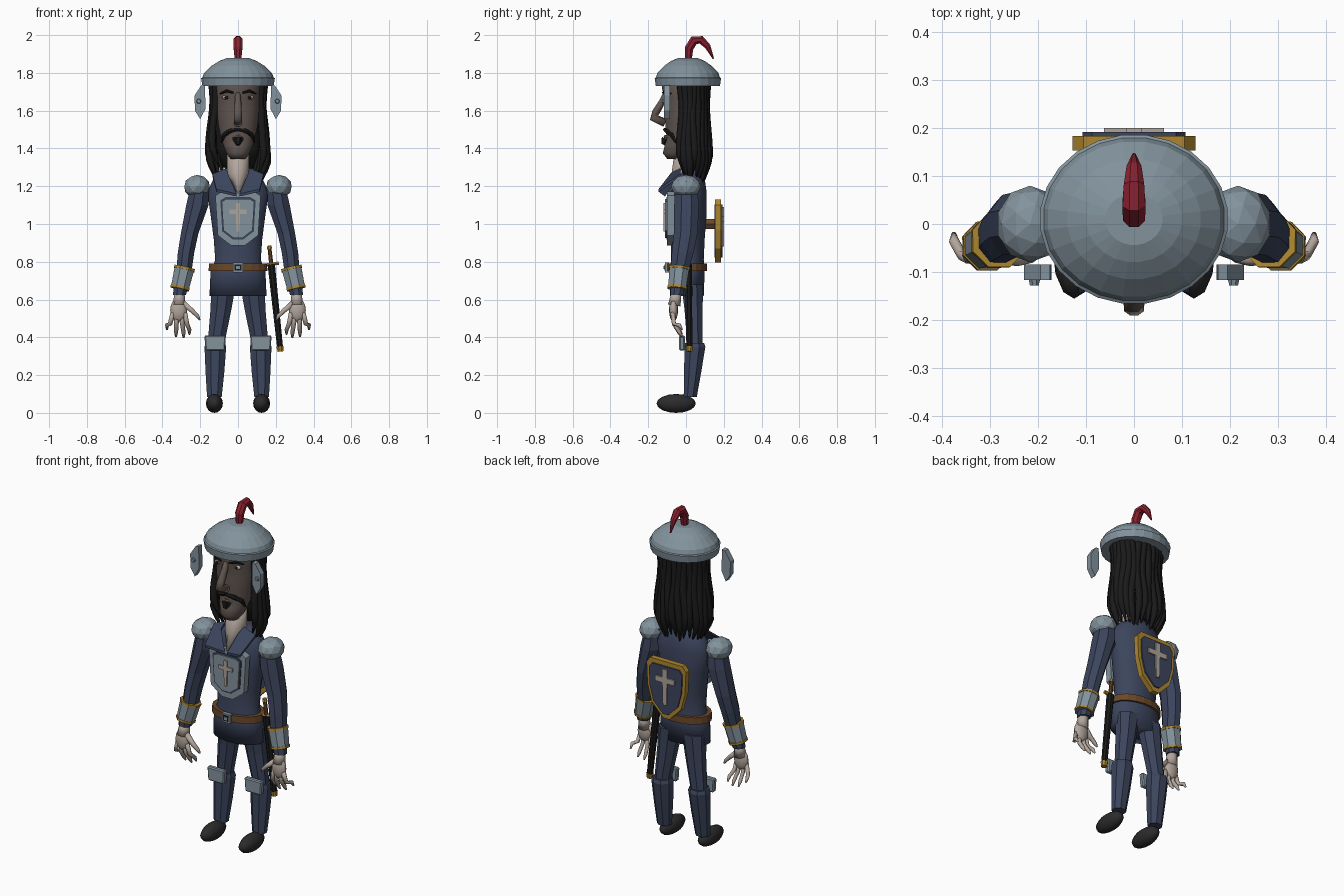
import bpy, bmesh, math, random
from mathutils import Vector, Matrix

if "Cube" in bpy.data.objects:
    bpy.data.objects.remove(bpy.data.objects["Cube"], do_unlink=True)
random.seed(4)
SIDES = ((1, "left_"), (-1, "right_"))


def material(name, code):
    srgb = [int(code[i:i + 2], 16) / 255 for i in (0, 2, 4)]
    col = [((c + 0.055) / 1.055) ** 2.4 for c in srgb] + [1]
    m = bpy.data.materials.new(name)
    m.use_nodes = True
    m.diffuse_color = col
    m.node_tree.nodes["Principled BSDF"].inputs["Base Color"].default_value = col
    return m


NAVY = material("navy cloth", "3C455D")
STEEL = material("steel", "82929C")
GOLD = material("gold", "AD862F")
LEATHER = material("brown leather", "69482A")
HAIR = material("black hair", "1A1A1A")
FACE = material("shaded skin", "625751")
SKIN = material("pale skin", "B3A69C")
RED = material("red plume", "8C2230")
SHOE = material("dark shoe", "2B2B2C")
PALE = material("pale emblem", "AFA49A")


def finish(name, bm, mat, smooth=False):
    bmesh.ops.recalc_face_normals(bm, faces=bm.faces)
    me = bpy.data.meshes.new(name)
    bm.to_mesh(me)
    bm.free()
    me.materials.append(mat)
    for p in me.polygons:
        p.use_smooth = smooth
    ob = bpy.data.objects.new(name, me)
    bpy.context.collection.objects.link(ob)
    return ob


def skin(name, rings, mat, smooth=False):
    """Join rings of points into a closed skin."""
    bm = bmesh.new()
    rows = [[bm.verts.new(p) for p in r] for r in rings]
    n = len(rows[0])
    for a, b in zip(rows, rows[1:]):
        for i in range(n):
            j = (i + 1) % n
            bm.faces.new((a[i], a[j], b[j], b[i]))
    bm.faces.new(rows[0])
    bm.faces.new(rows[-1])
    return finish(name, bm, mat, smooth)


def loft(name, sections, mat, n=8, s=1, smooth=False):
    """Level oval sections: height, centre x, half width, front y, back y."""
    rings = []
    for z, cx, rx, y0, y1 in sections:
        angles = [2 * math.pi * (i + 0.5) / n for i in range(n)]
        rings.append([(s * cx + rx * math.cos(a),
                       (y0 + y1) / 2 + (y1 - y0) / 2 * math.sin(a), z) for a in angles])
    return skin(name, rings, mat, smooth)


def tube(name, pts, radii, mat, n=6, smooth=False):
    pts = [Vector(p) for p in pts]
    d = pts[-1] - pts[0]
    ref = Vector((0, 0, 0))
    ref[min(range(3), key=lambda k: abs(d[k]))] = 1
    rings = []
    for i, p in enumerate(pts):
        t = pts[min(i + 1, len(pts) - 1)] - pts[max(i - 1, 0)]
        u = t.cross(ref).normalized()
        v = t.cross(u).normalized()
        angles = [2 * math.pi * (k + 0.5) / n for k in range(n)]
        rings.append([p + radii[i] * (u * math.cos(a) + v * math.sin(a)) for a in angles])
    return skin(name, rings, mat, smooth)


def prism(name, pts, y0, y1, mat, mirror=True):
    """Plate from an x-z outline; half outlines are mirrored across x = 0."""
    if mirror:
        pts = pts + [(-x, z) for x, z in reversed(pts) if x > 0]
    return skin(name, [[(x, y, z) for x, z in pts] for y in (y0, y1)], mat)


def ball(name, centre, radii, mat, smooth=True, ico=False):
    bm = bmesh.new()
    m = Matrix.Translation(centre) @ Matrix.Diagonal((*radii, 1))
    if ico:
        bmesh.ops.create_icosphere(bm, subdivisions=2, radius=1, matrix=m)
    else:
        bmesh.ops.create_uvsphere(bm, u_segments=12, v_segments=8, radius=1, matrix=m)
    return finish(name, bm, mat, smooth)


def shrink(pts, f, zc):
    return [(x * f, zc + (z - zc) * f) for x, z in pts]


def cross(name, zc, k, y0, y1):
    half = [(.011, .075), (.011, .04), (.045, .04), (.045, .018), (.011, .018), (.008, -.075)]
    prism(name, [(x * k, zc + z * k) for x, z in half], y0, y1, PALE)


# Helmet and plume
dome = [(1.73, .19), (1.772, .197), (1.776, .19), (1.80, .181),
        (1.838, .14), (1.863, .1), (1.878, .06)]
loft("helmet", [(z, 0, r, .01 - .9 * r, .01 + .9 * r) for z, r in dome], STEEL, 24)
tube("plume", [(0, .012, 1.86), (0, .016, 1.93), (0, .042, 1.972), (0, .08, 1.975),
               (0, .115, 1.94), (0, .145, 1.875)],
     [.018, .025, .026, .023, .017, .004], RED, 8)
cheek = [(.175, 1.737), (.195, 1.733), (.23, 1.68), (.228, 1.6), (.2, 1.555), (.172, 1.61)]

# Head and neck
loft("head", [(1.345, 0, .04, -.1, -.02), (1.375, 0, .062, -.124, .02), (1.42, 0, .08, -.112, .04),
              (1.46, 0, .092, -.104, .06), (1.52, 0, .105, -.11, .08), (1.6, 0, .115, -.115, .1),
              (1.67, 0, .118, -.114, .11), (1.72, 0, .12, -.13, .11), (1.8, 0, .11, -.11, .1)],
     FACE, 20, smooth=True)
tube("nose", [(0, -.1, 1.715), (0, -.125, 1.65), (0, -.16, 1.59), (0, -.175, 1.565), (0, -.11, 1.535)],
     [.012, .018, .022, .023, .024], FACE, 8, smooth=True)
loft("neck", [(1.165, 0, .01, -.108, 0), (1.27, 0, .062, -.078, .04), (1.4, 0, .06, -.06, .04)],
     SKIN, 12, smooth=True)
tube("lip", [(-.04, -.09, 1.458), (0, -.108, 1.462), (.04, -.09, 1.458)], [.004, .011, .004], FACE)
tube("beard_tuft", [(0, -.105, 1.45), (0, -.12, 1.42)], [.03, .012], HAIR)

for s, side in SIDES:
    prism(side + "cheek_plate", [(s * x, z) for x, z in cheek], -.117, -.085, STEEL, False)
    tube(side + "cheek_rivet", [(s * .208, -.115, 1.65), (s * .208, -.128, 1.65)], [.013, .01], STEEL, 8)
    ball(side + "eye", (s * .062, -.094, 1.67), (.022, .012, .012), SKIN)
    ball(side + "pupil", (s * .062, -.104, 1.67), (.009, .005, .009), HAIR)
    tube(side + "brow", [(s * .025, -.122, 1.695), (s * .06, -.112, 1.705), (s * .095, -.08, 1.69)],
         [.005, .008, .004], HAIR)
    tube(side + "moustache", [(s * .003, -.112, 1.5), (s * .045, -.1, 1.492), (s * .075, -.074, 1.47),
                              (s * .088, -.055, 1.43)], [.01, .014, .013, .004], HAIR)

# Hair: a filled back and a fan of wavy strands
loft("hair_back", [(1.3, 0, .085, .03, .1), (1.4, 0, .115, .01, .105), (1.55, 0, .12, -.02, .112),
                   (1.76, 0, .135, -.035, .115)], HAIR, 16, smooth=True)
COUNT, STEPS = 19, 14
for k in range(COUNT):
    u = k / (COUNT - 1)
    a = math.radians(-28 + 236 * u)
    bottom = 1.23 + random.uniform(-.03, .03) + (.05 if k in (0, COUNT - 1) else 0)
    phase = random.uniform(-.6, .6)
    path, radii = [], []
    for i in range(STEPS + 1):
        t = i / STEPS
        tail = max(0, t - .8) / .2
        f = 1 - .08 * math.sin(2 * math.pi * t + phase * .4) - .22 * tail
        b = a + .05 * math.sin(9 * t + phase * 3)
        path.append((.145 * f * math.cos(b), .02 + .097 * f * math.sin(b), 1.77 + (bottom - 1.77) * t))
        radii.append(.021 * (1 - .85 * tail))
    tube("hair_strand", path, radii, HAIR, 6, smooth=True)

# Tunic, collar and belt
loft("tunic", [(.62, 0, .153, -.085, .095), (.75, 0, .147, -.088, .1), (.81, 0, .122, -.08, .095),
               (.92, 0, .13, -.082, .1), (1.05, 0, .147, -.082, .11), (1.17, 0, .165, -.08, .11),
               (1.24, 0, .13, -.055, .1), (1.285, 0, .07, -.03, .08)], NAVY, 20, smooth=True)
loft("belt", [(.75, 0, .158, -.1, .112), (.79, 0, .155, -.1, .112)], LEATHER, 20)
square = [(.027, .795), (.027, .744)]
prism("buckle", square, -.112, -.09, STEEL)
prism("buckle_gap", shrink(square, .65, .77), -.115, -.11, HAIR)
prism("buckle_centre", shrink(square, .35, .77), -.118, -.11, STEEL)
for s, side in SIDES:
    flap = [(.06, -.03, 1.295), (.135, -.03, 1.265), (.115, -.145, 1.185), (.008, -.112, 1.16), (.055, -.08, 1.27)]
    skin(side + "lapel", [[(s * x, y, z + dz) for x, y, z in flap] for dz in (0, -.014)], NAVY)

# Breastplate
plate = [(.085, 1.172), (.12, 1.15), (.107, .94), (.035, .885)]
prism("breastplate", plate, -.1, -.06, STEEL)
prism("breastplate_groove", shrink(plate, .78, 1.035), -.104, -.095, NAVY)
prism("breastplate_panel", shrink(plate, .72, 1.035), -.112, -.095, STEEL)
cross("breastplate_cross", 1.036, 1, -.119, -.11)

# Shield on the back
shield = [(.105, 1.13), (.128, 1.1), (.122, .97), (.095, .87), (.02, .795)]
prism("shield_rim", shield, .153, .184, GOLD)
prism("shield_field", shrink(shield, .84, .97), .15, .192, NAVY)
cross("shield_cross", .985, 1.4, .19, .2)
tube("shield_strap", [(0, .09, 1), (0, .155, 1)], [.03, .03], LEATHER)

# Arms, hands, legs and feet
for s, side in SIDES:
    ball(side + "shoulder_guard", (s * .217, 0, 1.198), (.07, .08, .062), STEEL, False, True)
    loft(side + "sleeve", [(1.22, .2, .05, -.06, .06), (1.1, .215, .064, -.068, .074),
                           (.95, .256, .05, -.07, .066), (.85, .275, .047, -.08, .045),
                           (.76, .285, .044, -.085, .02), (.625, .31, .038, -.086, -.012)], NAVY, 8, s)
    top, low = Vector((s * .283, -.035, .768)), Vector((s * .309, -.047, .655))
    tube(side + "cuff", [top, low], [.057, .051], STEEL, 8)
    for at, r in ((.03, .06), (.93, .055)):
        tube(side + "cuff_band", [top.lerp(low, at - .05), top.lerp(low, at + .06)], [r, r], GOLD, 8)
    tube(side + "wrist", [(s * .309, -.05, .64), (s * .312, -.062, .57)], [.028, .036], SKIN, 8, True)
    ball(side + "palm", (s * .314, -.066, .545), (.045, .024, .062), SKIN)
    for base, tip, z in ((.283, .257, .415), (.302, .288, .398), (.324, .328, .403), (.344, .376, .44)):
        mid = (base + tip) / 2
        tube(side + "finger", [(s * base, -.07, .53), (s * mid, -.064, .47), (s * tip, -.035, z + .025),
                               (s * tip, -.02, z)], [.014, .012, .011, .005], SKIN, 6, True)
    tube(side + "thumb", [(s * .29, -.065, .58), (s * .242, -.074, .54), (s * .212, -.07, .51),
                          (s * .203, -.065, .492)], [.018, .014, .011, .005], SKIN, 6, True)
    loft(side + "thigh", [(.68, .076, .07, -.03, .095), (.55, .09, .06, -.012, .092),
                          (.34, .12, .046, .005, .09)], NAVY, 8, s)
    loft(side + "shin", [(.085, .125, .042, -.015, .06), (.22, .122, .054, -.014, .085),
                         (.35, .12, .062, -.012, .107), (.37, .12, .056, -.008, .1)], NAVY, 8, s)
    ball(side + "shoe", (s * .125, -.052, .05), (.045, .104, .05), SHOE)
    knee = [(.064, .41), (.178, .41), (.172, .33), (.07, .33)]
    guard = prism(side + "knee_guard", [(s * x, z) for x, z in knee], -.036, -.006, STEEL, False)
    bev = guard.modifiers.new("Bevel", "BEVEL")
    bev.width, bev.segments = .006, 1

# Sheathed sword on the left hip
hilt, end = Vector((.166, .012, .88)), Vector((.225, .018, .325))
for name, a, b, r0, r1, mat in (("sword_pommel", -.01, .02, .011, .015, GOLD),
                                ("sword_grip", .02, .16, .011, .012, LEATHER),
                                ("sword_scabbard", .17, .96, .021, .017, HAIR),
                                ("scabbard_tip", .95, 1, .021, .016, GOLD)):
    tube(name, [hilt.lerp(end, a), hilt.lerp(end, b)], [r0, r1], mat, 8)
tube("sword_guard", [(.145, .012, .782), (.216, .012, .793)], [.01, .01], GOLD, 6)
